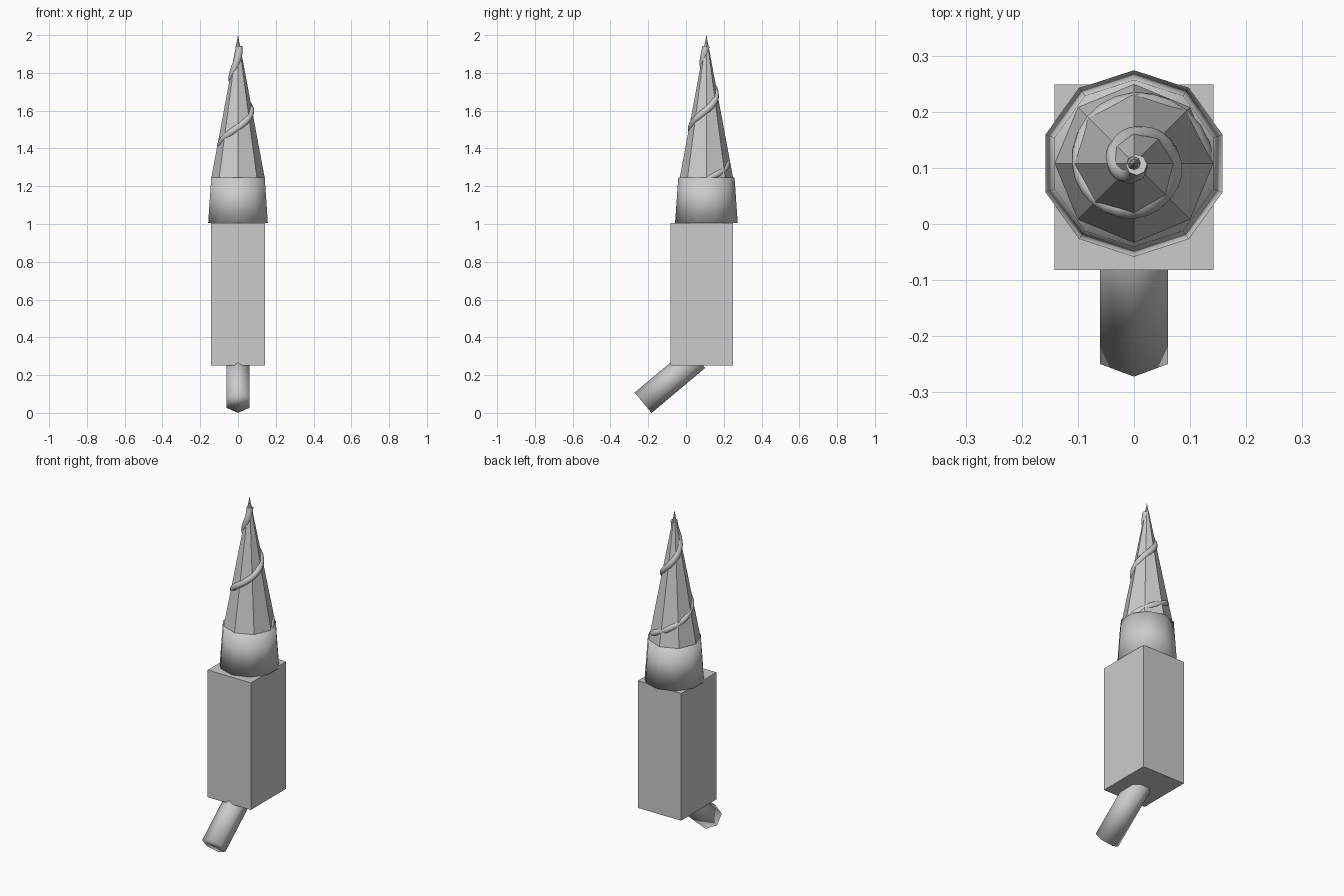
import bpy
from math import pi, radians, sin, cos
from mathutils import Vector

if "Cube" in bpy.data.objects:
    bpy.data.objects.remove(bpy.data.objects["Cube"])

CY = 0.108  # y of the upper body axis


def tapered(name, sides, r1, r2, base, axis, length, smooth):
    """Polygonal cylinder/cone from a base point along an axis in the yz plane."""
    axis = Vector(axis).normalized()
    side = Vector((1, 0, 0))
    up = axis.cross(side)
    base = Vector(base)
    verts, faces = [], []
    for r, d in ((r1, 0), (r2, length)):
        for i in range(sides):
            a = 2 * pi * i / sides
            verts.append(base + axis * d + r * (up * cos(a) + side * sin(a)))
    for i in range(sides):
        j = (i + 1) % sides
        faces.append((j, i, sides + i, sides + j))
    faces += [tuple(range(sides)), tuple(reversed(range(sides, 2 * sides)))]
    me = bpy.data.meshes.new(name)
    me.from_pydata(verts, [], faces)
    me.polygons.foreach_set("use_smooth", [smooth] * len(faces))
    ob = bpy.data.objects.new(name, me)
    bpy.context.collection.objects.link(ob)
    return ob


# Square handle block
bpy.ops.mesh.primitive_cube_add(size=1, location=(0, 0.0835, 0.6275))
block = bpy.context.object
block.name = "handle_block"
block.scale = (0.284, 0.331, 0.755)

# Angled hexagonal stem below
tapered("angled_stem", 6, 0.07, 0.07, (0, -0.227, 0.0536),
        (0, cos(radians(40)), sin(radians(40))), 0.37, True)

# Ten-sided collar, eight-sided tapering shaft and needle tip
up = (0, 0, 1)
tapered("collar", 10, 0.166, 0.149, (0, CY, 1.005), up, 0.24, True)
tapered("tapered_shaft", 8, 0.142, 0.008, (0, CY, 1.24), up, 0.72, False)
tapered("needle_tip", 8, 0.009, 0.0005, (0, CY, 1.95), up, 0.05, False)

# Spiral cord winding up the shaft: (angle in degrees, path radius)
keys = [(0, 0.124), (180, 0.092), (360, 0.067), (450, 0.047),
        (540, 0.030), (690, 0.005)]


def path_radius(a):
    for (a0, r0), (a1, r1) in zip(keys, keys[1:]):
        if a <= a1:
            return r0 + (r1 - r0) * (a - a0) / (a1 - a0)
    return keys[-1][1]


cu = bpy.data.curves.new("spiral_cord", "CURVE")
cu.dimensions = "3D"
cu.bevel_depth = 0.019
cu.bevel_resolution = 2
cu.use_fill_caps = True
steps = 46
sp = cu.splines.new("POLY")
sp.points.add(steps)
for i, p in enumerate(sp.points):
    a = 690 * i / steps
    r = path_radius(a)
    z = 1.235 + 0.705 * i / steps
    p.co = (r * cos(radians(a)), CY + r * sin(radians(a)), z, 1)
sp.use_smooth = True
cord = bpy.data.objects.new("spiral_cord", cu)
bpy.context.collection.objects.link(cord)
